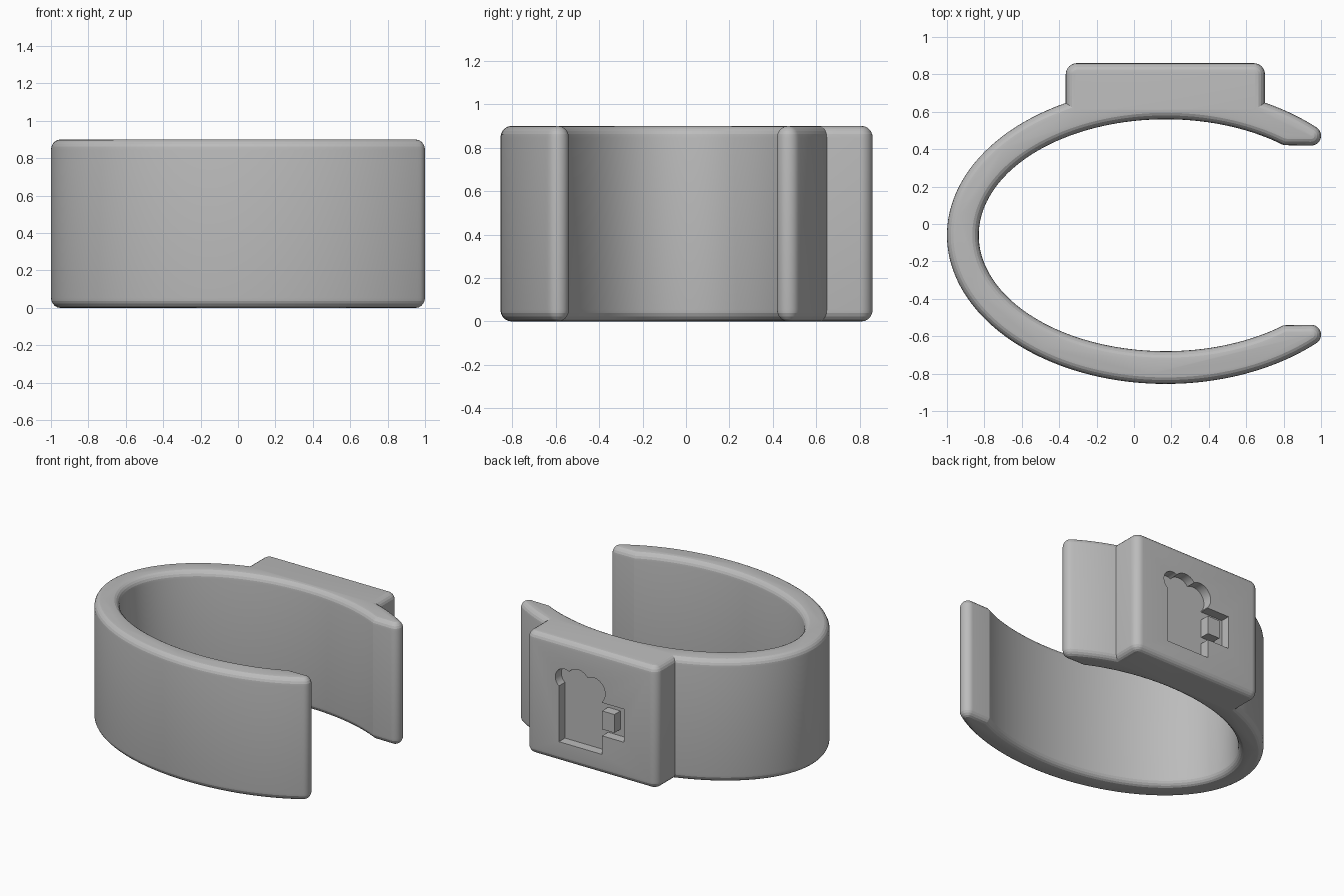
import bpy, bmesh, math
from mathutils import Vector

if "Cube" in bpy.data.objects:
    bpy.data.objects.remove(bpy.data.objects["Cube"])

CX, CY = 0.17, -0.06          # centre of the oval
HEIGHT = 0.9
PAD_L, PAD_R, PAD_Y = -0.365, 0.70, 0.86

grey = bpy.data.materials.new("grey plastic")
grey.diffuse_color = (0.5, 0.5, 0.5, 1)
grey.use_nodes = True
grey.node_tree.nodes["Principled BSDF"].inputs["Base Color"].default_value = grey.diffuse_color


def ellipse(a, b, t0, t1, n):
    ts = [t0 + (t1 - t0) * i / n for i in range(n + 1)]
    return [Vector((CX + a * math.cos(t), CY + b * math.sin(t))) for t in ts]


def arc(x, y, r, d0, d1, n):
    ds = [math.radians(d0 + (d1 - d0) * i / n) for i in range(n + 1)]
    return [Vector((x + r * math.cos(d), y + r * math.sin(d))) for d in ds]


def inset(pts, d):
    """Move a counter-clockwise outline inwards by d, with mitred corners."""
    out = []
    for i, p in enumerate(pts):
        e0 = (p - pts[i - 1]).normalized()
        e1 = (pts[(i + 1) % len(pts)] - p).normalized()
        n0, n1 = Vector((-e0.y, e0.x)), Vector((-e1.y, e1.x))
        out.append(p + (n0 + n1) * (d / (1 + n0.dot(n1))))
    return out


# Cuff outline: tip, outer oval, raised pad, outer oval, tip, inner oval
A, B = 1.17, 0.795
t_tip = math.acos(0.79 / A)
t_r, t_l = math.acos((PAD_R - CX) / A), math.acos((PAD_L - CX) / A)
tip = arc(0.947, 0.472, 0.053, -90, 58, 12)
low_tip = [Vector((p.x, 2 * CY - p.y)) for p in reversed(tip)]
t_in = math.acos(0.63)
outline = (tip
           + ellipse(A, B, t_tip, t_r, 10)
           + arc(PAD_R - 0.06, PAD_Y - 0.06, 0.06, 0, 90, 8)
           + arc(PAD_L + 0.06, PAD_Y - 0.06, 0.06, 90, 180, 8)
           + ellipse(A, B, t_l, 2 * math.pi - t_tip, 100)
           + low_tip
           + ellipse(1.0, 0.62, 2 * math.pi - t_in, t_in, 110))

# Stack the outline in layers with rounded top and bottom rims
STEPS, RIM_H, RIM_V = 5, 0.05, 0.055
rim = []
for i in range(STEPS + 1):
    a = math.pi / 2 * i / STEPS
    rim.append((RIM_H * (1 - math.sin(a)), RIM_V * (1 - math.cos(a))))
layers = rim + [(d, HEIGHT - z) for d, z in reversed(rim)]

bm = bmesh.new()
loops = []
for d, z in layers:
    loops.append([bm.verts.new((p.x, p.y, z)) for p in inset(outline, d)])
for lo, hi in zip(loops, loops[1:]):
    for i in range(len(lo)):
        j = (i + 1) % len(lo)
        bm.faces.new((lo[i], lo[j], hi[j], hi[i]))
bm.faces.new(list(reversed(loops[0])))
bm.faces.new(loops[-1])
bmesh.ops.recalc_face_normals(bm, faces=bm.faces)
mesh = bpy.data.meshes.new("cuff")
bm.to_mesh(mesh)
bm.free()
cuff = bpy.data.objects.new("cuff", mesh)
bpy.context.collection.objects.link(cuff)
mesh.materials.append(grey)

# Mug-shaped recess in the pad face
DEPTH = 0.07
Y0, Y1 = PAD_Y - DEPTH, PAD_Y + 0.1


def cut(obj):
    obj.hide_render = True
    mod = cuff.modifiers.new("recess", 'BOOLEAN')
    mod.operation, mod.solver, mod.object = 'DIFFERENCE', 'EXACT', obj
    bpy.context.view_layer.objects.active = cuff
    bpy.ops.object.modifier_apply(modifier=mod.name)
    bpy.data.objects.remove(obj)


def cut_box(x0, x1, z0, z1):
    bpy.ops.mesh.primitive_cube_add(
        size=1, location=((x0 + x1) / 2, (Y0 + Y1) / 2, (z0 + z1) / 2))
    o = bpy.context.object
    o.scale = (x1 - x0, Y1 - Y0, z1 - z0)
    bpy.context.view_layer.update()
    cut(o)


def cut_disc(x, z, r):
    bpy.ops.mesh.primitive_cylinder_add(
        vertices=40, radius=r, depth=Y1 - Y0,
        location=(x, (Y0 + Y1) / 2, z), rotation=(math.pi / 2, 0, 0))
    bpy.context.view_layer.update()
    cut(bpy.context.object)


cut_box(0.08, 0.43, 0.15, 0.60)                       # mug body
for x, z, r in ((0.385, 0.62, 0.075), (0.275, 0.625, 0.095), (0.15, 0.60, 0.095)):
    cut_disc(x, z, r)                                 # foam
cut_box(-0.10, 0.10, 0.47, 0.53)                      # handle top
cut_box(-0.10, 0.10, 0.287, 0.335)                    # handle bottom
cut_box(-0.10, -0.02, 0.287, 0.53)                    # handle grip

# Smooth walls, crisp rims
bpy.ops.object.select_all(action='DESELECT')
cuff.select_set(True)
bpy.context.view_layer.objects.active = cuff
bpy.ops.object.shade_smooth_by_angle(angle=math.radians(15))
